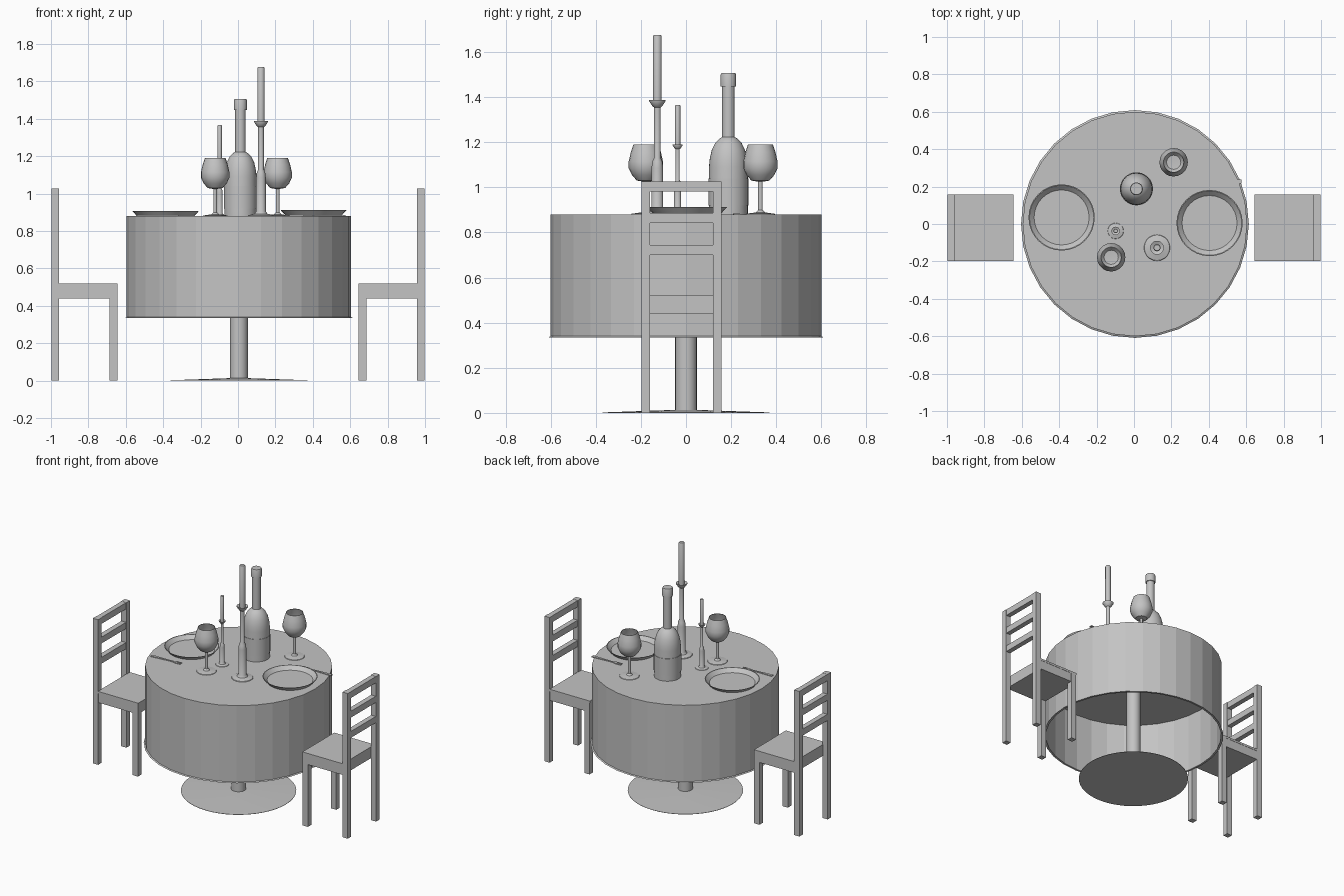
import bpy, bmesh, math
from mathutils import Matrix, Vector

if "Cube" in bpy.data.objects:
    bpy.data.objects.remove(bpy.data.objects["Cube"])

grey = bpy.data.materials.new("plain_grey")
grey.diffuse_color = (0.55, 0.55, 0.55, 1)
grey.use_nodes = True
grey.node_tree.nodes["Principled BSDF"].inputs["Base Color"].default_value = grey.diffuse_color


def finish(name, bm, smooth=False):
    bmesh.ops.recalc_face_normals(bm, faces=bm.faces[:])
    me = bpy.data.meshes.new(name)
    bm.to_mesh(me)
    bm.free()
    me.materials.append(grey)
    ob = bpy.data.objects.new(name, me)
    bpy.context.collection.objects.link(ob)
    if smooth:
        bpy.ops.object.select_all(action='DESELECT')
        ob.select_set(True)
        bpy.context.view_layer.objects.active = ob
        bpy.ops.object.shade_smooth_by_angle(angle=math.radians(35))
    return ob


def lathe(name, profile, loc, segs=32, smooth=True):
    """Spin an (r, z) profile around the vertical axis."""
    bm = bmesh.new()
    vs = [bm.verts.new((r, 0, z)) for r, z in profile]
    es = [bm.edges.new(p) for p in zip(vs, vs[1:])]
    bmesh.ops.spin(bm, geom=vs + es, cent=(0, 0, 0), axis=(0, 0, 1),
                   angle=2 * math.pi, steps=segs, use_duplicate=False)
    bmesh.ops.remove_doubles(bm, verts=bm.verts[:], dist=1e-5)
    ob = finish(name, bm, smooth)
    ob.location = loc
    return ob


def add_box(bm, lo, hi):
    lo, hi = Vector(lo), Vector(hi)
    m = Matrix.Translation((lo + hi) / 2) @ Matrix.Diagonal((*(hi - lo), 1))
    bmesh.ops.create_cube(bm, size=1, matrix=m)


def box(name, *args):
    bm = bmesh.new()
    add_box(bm, *args)
    return finish(name, bm)


# table: hanging cloth over a thick top, column and shallow foot
lathe("tablecloth", [(0, .88), (.6, .88), (.6, .34), (.609, .335), (.594, .335),
                     (.594, .76), (0, .76)], (.005, 0, 0), 32, False)
lathe("table_column", [(.048, .01), (.048, .77)], (.005, 0, 0), 24)
lathe("table_foot", [(0, 0), (.37, 0), (.37, .002), (.06, .013), (0, .013)],
      (.005, 0, 0), 48)

# chairs: mirrored left and right
for side, s in (("left", -1), ("right", 1)):
    def part(name, x0, x1, y0, y1, z0, z1):
        a, b = sorted((s * x0, s * x1))
        box(f"{side}_{name}", (a, y0, z0), (b, y1, z1))
    Y0, Y1, W = -.198, .158, .039
    for tag, y in (("near", Y0), ("far", Y1 - W)):
        part(f"back_post_{tag}", .957, .998, y, y + W, 0, 1.027)
        part(f"front_leg_{tag}", .645, .686, y, y + W, 0, .507)
    part("seat", .643, .96, Y0, Y1, .505, .52)
    part("seat_frame", .647, .96, Y0 + .002, Y1 - .002, .44, .506)
    for i, z in enumerate((.981, .842, .699)):
        part(f"back_slat_{i + 1}", .96, .996, Y0 + W, Y1 - W, z, z + .045)

# plates
plate = [(0, .003), (.15, .003), (.177, .033), (.172, .033), (.147, .008), (0, .008)]
lathe("left_plate", plate, (-.387, .035, .873), 32)
lathe("right_plate", plate, (.404, .005, .88), 32)

# bottle with label and cap
B = (.013, .188, 0)
lathe("bottle", [(0, .88), (.086, .88), (.086, 1.09), (.083, 1.125), (.074, 1.165),
                 (.058, 1.198), (.04, 1.216), (.028, 1.223), (.028, 1.455)], B)
lathe("bottle_label", [(.086, .92), (.0885, .92), (.0885, 1.04), (.086, 1.04)], B)
lathe("bottle_cap", [(.028, 1.448), (.034, 1.448), (.034, 1.5), (.031, 1.507),
                     (0, 1.507)], B)

# wine glasses
glass = [(0, .88), (.065, .88), (.063, .883), (.02, .889), (.01, .9), (.01, 1.025),
         (.04, 1.03), (.062, 1.055), (.076, 1.085), (.076, 1.115), (.067, 1.155),
         (.055, 1.191), (.052, 1.191), (.064, 1.154), (.073, 1.114), (.073, 1.086),
         (.059, 1.058), (.038, 1.034), (0, 1.031)]
for n, x, y in (("left", -.122, -.178), ("right", .212, .33)):
    lathe(n + "_wine_glass", glass, (x, y, 0), 20)

# candlesticks with candles, the small one a scaled copy
stick = [(0, 0), (.07, 0), (.068, .004), (.035, .012), (.026, .025), (.026, .205),
         (.022, .235), (.015, .25), (.015, .475), (.022, .48), (.037, .503),
         (.037, .508), (.019, .5)]
candle = [(.019, .495), (.019, .79), (.016, .796), (0, .796)]
for n, x, y, k in (("tall", .123, -.127, 1), ("small", -.098, -.037, .61)):
    for m, p in (("candlestick", stick), ("candle", candle)):
        lathe(f"{n}_{m}", p, (x, y, .88), 20).scale = (k, k, k)

# forks: tapered handle, head and three tines
for n, x, y, rot in (("left", -.43, -.189, .05), ("right", .463, .224, math.pi + .03)):
    bm = bmesh.new()
    outline = [(-.112, -.011), (.02, -.004), (.055, -.005), (.068, -.012), (.08, -.012),
               (.08, .012), (.068, .012), (.055, .005), (.02, .004), (-.112, .011)]
    f = bm.faces.new([bm.verts.new((a, b, 0)) for a, b in outline])
    up = bmesh.ops.extrude_face_region(bm, geom=[f])["geom"]
    bmesh.ops.translate(bm, vec=(0, 0, .006),
                        verts=[g for g in up if isinstance(g, bmesh.types.BMVert)])
    for t in (-.012, -.0025, .007):
        add_box(bm, (.079, t, .0005), (.112, t + .005, .0055))
    ob = finish(n + "_fork", bm)
    ob.location = (x, y, .879)
    ob.rotation_euler.z = rot
